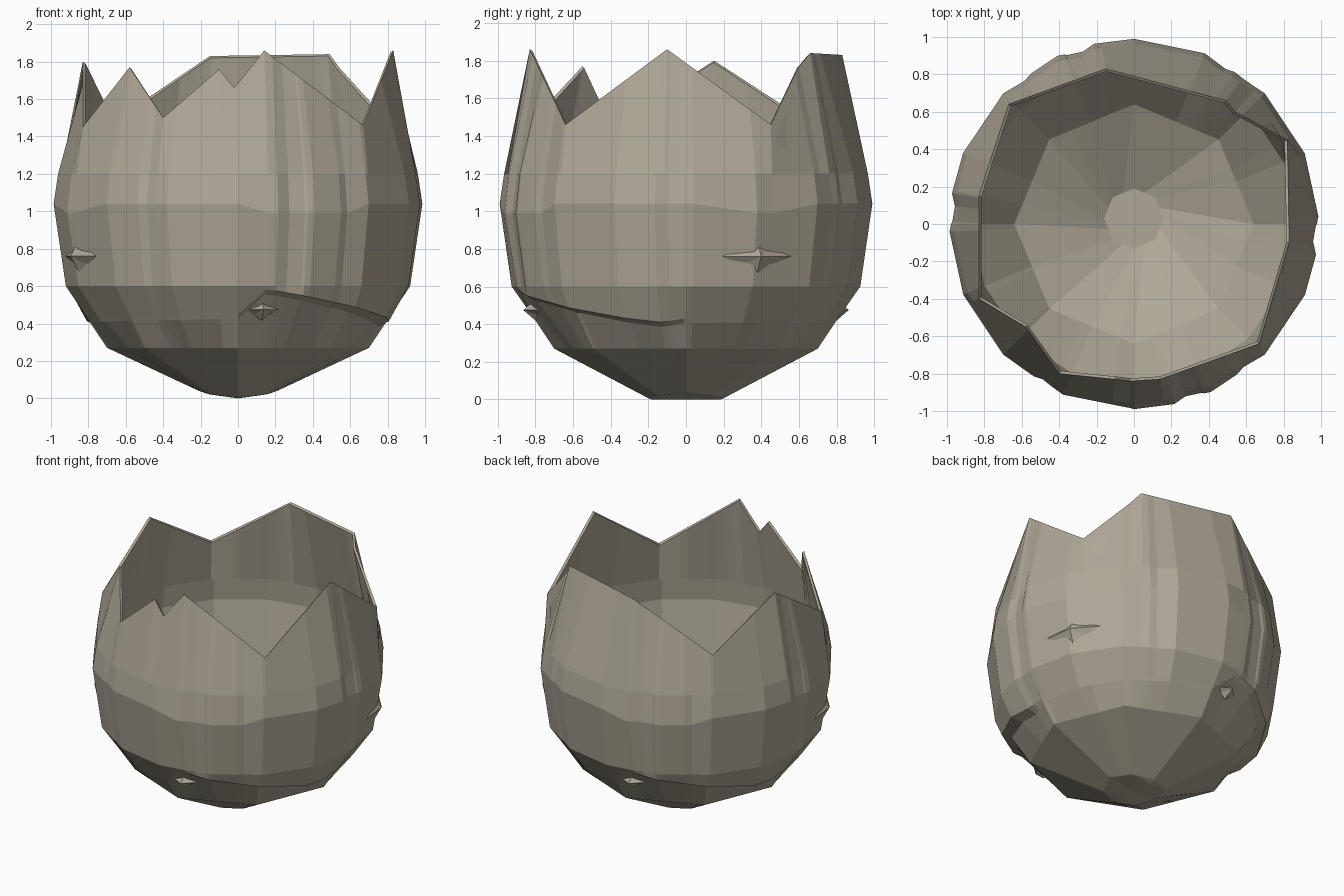
import bpy, bmesh
from math import sin, cos, radians, pi, atan2, degrees
from mathutils import Vector

if "Cube" in bpy.data.objects:
    bpy.data.objects.remove(bpy.data.objects["Cube"])

shell_mat = bpy.data.materials.new("grey beige shell")
shell_mat.use_nodes = True
COLOUR = (0.43, 0.39, 0.31, 1)
shell_mat.diffuse_color = COLOUR
shell_mat.node_tree.nodes["Principled BSDF"].inputs["Base Color"].default_value = COLOUR

# Corners of the broken rim, anticlockwise from the left side
RIM = [Vector(p) for p in (
    (.83, -.1, 1.86), (.82, .45, 1.46), (.54, .60, 1.77), (.49, .66, 1.84),
    (-.15, .83, 1.83), (-.67, .64, 1.48), (-.83, .15, 1.8), (-.83, -.4, 1.45),
    (-.58, -.55, 1.77), (-.4, -.8, 1.5), (-.1, -.83, 1.76), (-.02, -.84, 1.66),
    (.14, -.83, 1.86), (.67, -.64, 1.46))]
SEAMS = (-9.6, 102.5, 170.4, 282.6)


def rim_point(a):
    """Point of the rim polygon in the direction a (degrees)."""
    d = Vector((cos(radians(a)), sin(radians(a))))
    for p, q in zip(RIM, RIM[1:] + RIM[:1]):
        cp, cq = d.cross(p.xy), d.cross(q.xy)
        if cp <= 1e-6 and cq > 1e-6 and d.dot(p.xy + q.xy) > 0:
            return p.lerp(q, cp / (cp - cq))
    return min(RIM, key=lambda p: (p.xy.normalized() - d).length).copy()


def ring_point(a, radius, z, sides):
    """Point on a flat sided ring, so extra columns stay on its chords."""
    step = 360 / sides
    r = radius * cos(pi / sides) / cos(radians(a % step - step / 2))
    return Vector((r * cos(radians(a)), r * sin(radians(a)), z))


def ramp(x, pts):
    for (x0, y0), (x1, y1) in zip(pts, pts[1:]):
        if x0 <= x <= x1:
            return y0 + (y1 - y0) * (x - x0) / (x1 - x0)
    return 0


def seam(a):
    """Raised plate edge, followed by a step down and a shallow groove."""
    total = 0
    for s in SEAMS:
        d = (a - s + 180) % 360 - 180
        total += ramp(d, [(-14, 0), (0, .018), (4, -.012), (9, -.014), (12, .006), (17, 0)])
        total += ramp(d, [(-50, 0), (-46, .006), (-43, -.008), (-38, 0)])
    return 1 + total


def ledge(a):
    """Height of the overlapping lower lip and how far it stands out."""
    d = (a + 85) % 180
    z = ramp(d, [(0, .58), (6, .58), (58, .44), (76, .41), (84, .43), (180, .45)])
    return z, ramp(d, [(0, 0), (6, .015), (58, .055), (74, .045), (84, 0)])


# Columns: regular sides, seam edges and rim corners
angles = {round(k * 22.5, 1) for k in range(16)}
for s in SEAMS:
    angles |= {round((s + d) % 360, 1) for d in (0, 4, 9, 12, -46, -43)}
angles |= {round(degrees(atan2(p.y, p.x)) % 360, 1) for p in RIM}
angles = sorted(angles)


def column(a):
    k = seam(a)
    rim = rim_point(a)
    lz, out = ledge(a)
    lr = .70 + (lz - .27) * .67
    pts = []
    # underside keel and lower bowl
    base = ring_point(a, .21, .04 - .028 * abs(sin(radians(a))), 8)
    pts.append(Vector((0, base.y * .88, 0)))
    pts.append(base)
    pts.append(ring_point(a, .70, .27, 8))
    pts.append(ring_point(a, lr - .017 - out * .2, lz - .025, 16))
    pts.append(ring_point(a, lr + out, lz, 16))
    low = ring_point(a, .925 + out * .2, .6, 16)
    pts.append(Vector((low.x * (k + 1) / 2, low.y * (k + 1) / 2, .6)))
    # belly and upper wall
    belly = ring_point(a, .988, 1.04 - .05 * (sin(radians(a * 4)) > .5), 16)
    pts.append(Vector((belly.x * k, belly.y * k, belly.z)))
    mid = ring_point(a, .964, 1.2, 16)
    pts.append(Vector((mid.x * k, mid.y * k, 1.2)))
    pts.append(rim)
    # hollow inside of the thin wall
    pts.append(Vector((rim.x * .982, rim.y * .982, rim.z - .01)))
    pts.append(ring_point(a, .92, 1.2, 16))
    pts.append(ring_point(a, .935, 1.04, 16))
    pts.append(ring_point(a, .865, .63, 16))
    pts.append(ring_point(a, .64, .33, 8))
    pts.append(ring_point(a + 22.5, .16, .1, 8) + Vector((0, .03, 0)))
    return pts


def finish(bm, name):
    bmesh.ops.remove_doubles(bm, verts=bm.verts, dist=.0005)
    bmesh.ops.recalc_face_normals(bm, faces=bm.faces)
    mesh = bpy.data.meshes.new(name)
    bm.to_mesh(mesh)
    bm.free()
    mesh.materials.append(shell_mat)
    obj = bpy.data.objects.new(name, mesh)
    bpy.context.collection.objects.link(obj)


# Broken shell
bm = bmesh.new()
cols = [[bm.verts.new(p) for p in column(a)] for a in angles]
for c0, c1 in zip(cols, cols[1:] + cols[:1]):
    for i in range(len(c0) - 1):
        bm.faces.new((c0[i], c1[i], c1[i + 1], c0[i + 1]))
bm.faces.new([c[-1] for c in cols])
finish(bm, "broken_shell")


# Raised splinters on the outside, in opposite pairs
def splinter(name, a, r, z, width, height, out):
    bm = bmesh.new()
    d = Vector((cos(radians(a)), sin(radians(a)), 0))
    side = Vector((-d.y, d.x, 0))
    centre = d * r + Vector((0, 0, z))
    tip = bm.verts.new(centre + d * out)
    edge = []
    for k in range(8):
        t = k * pi / 4
        reach = 1 if k % 2 == 0 else .6
        edge.append(bm.verts.new(centre + side * (cos(t) * width * reach)
                                 + Vector((0, 0, sin(t) * height * reach)) - d * .03))
    for p, q in zip(edge, edge[1:] + edge[:1]):
        bm.faces.new((tip, p, q))
    bm.faces.new(edge)
    finish(bm, name)


for n, turn in (("left", 0), ("right", 180)):
    splinter("side_splinter_" + n, 24 + turn, .95, .76, .2, .11, .03)
    splinter("lower_chip_" + n, -81 + turn, .835, .475, .1, .06, .04)
